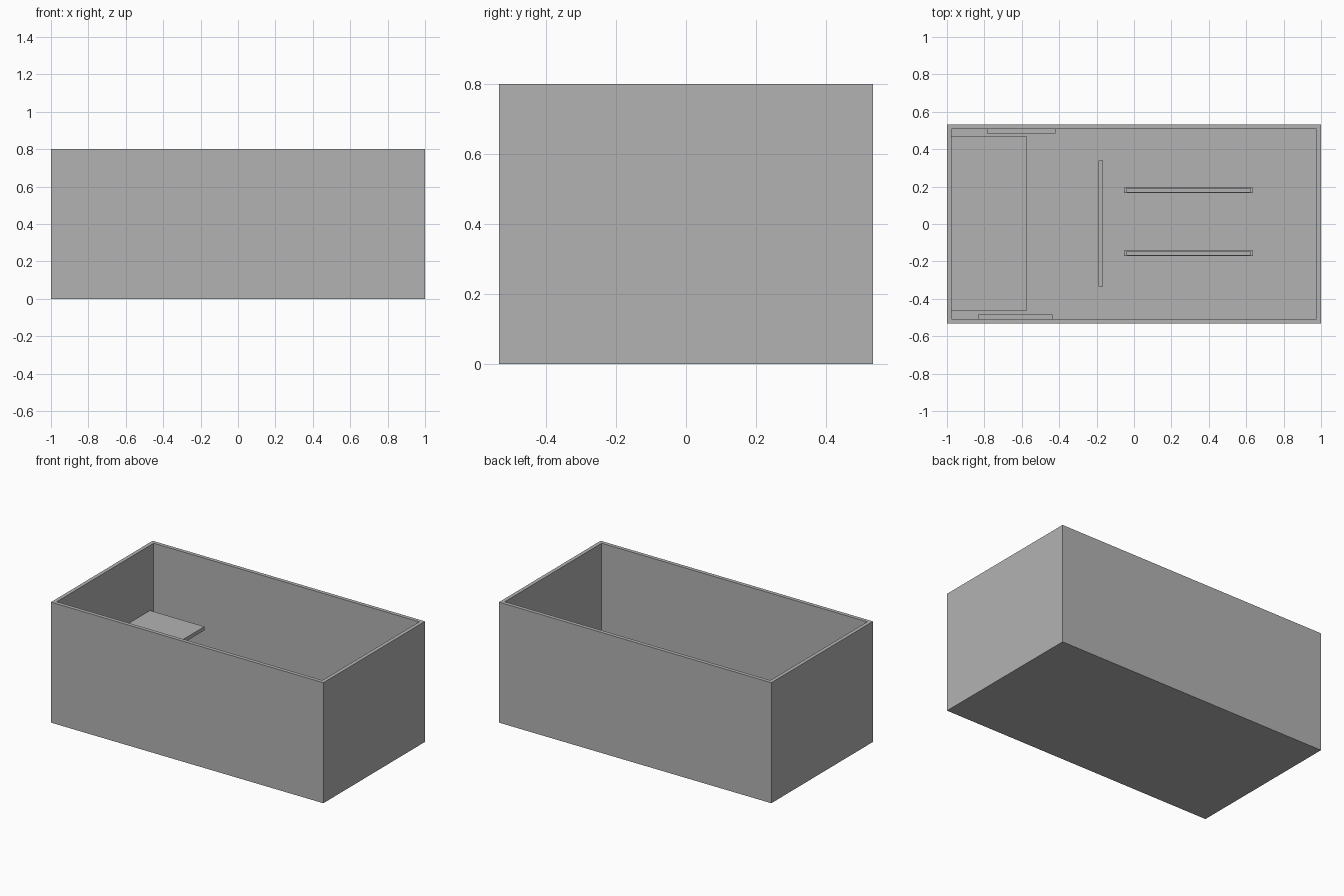
import bpy
import bmesh

if "Cube" in bpy.data.objects:
    bpy.data.objects.remove(bpy.data.objects["Cube"])

grey = bpy.data.materials.new("plain grey")
grey.diffuse_color = (0.45, 0.45, 0.45, 1)
grey.use_nodes = True
grey.node_tree.nodes["Principled BSDF"].inputs["Base Color"].default_value = grey.diffuse_color


def finish(name, bm):
    bmesh.ops.recalc_face_normals(bm, faces=bm.faces)
    mesh = bpy.data.meshes.new(name)
    bm.to_mesh(mesh)
    bm.free()
    mesh.materials.append(grey)
    obj = bpy.data.objects.new(name, mesh)
    bpy.context.collection.objects.link(obj)
    return obj


def box(name, x, y, z):
    """Solid box from (min, max) pairs."""
    bm = bmesh.new()
    bmesh.ops.create_cube(bm, size=1)
    for v in bm.verts:
        v.co = [r[0] if c < 0 else r[1] for c, r in zip(v.co, (x, y, z))]
    return finish(name, bm)


def open_box(name, x, y, z, wall_x, wall_y, floor):
    """Open-topped box with a rim, inner walls and a raised inner floor."""
    bm = bmesh.new()

    def ring(ix, iy, h):
        corners = ((x[0] + ix, y[0] + iy), (x[1] - ix, y[0] + iy),
                   (x[1] - ix, y[1] - iy), (x[0] + ix, y[1] - iy))
        return [bm.verts.new((px, py, h)) for px, py in corners]

    rings = [ring(0, 0, z[0]), ring(0, 0, z[1]),
             ring(wall_x, wall_y, z[1]), ring(wall_x, wall_y, z[0] + floor)]
    for a, b in zip(rings, rings[1:]):
        for i in range(4):
            j = (i + 1) % 4
            bm.faces.new((a[i], a[j], b[j], b[i]))
    bm.faces.new(rings[0])
    bm.faces.new(rings[-1])
    return finish(name, bm)


FLOOR = 0.025

# Outer tub
open_box("outer_tub", (-1, 1), (-0.533, 0.533), (0, 0.8), 0.025, 0.025, FLOOR)

# Raised shelf across the left end
box("shelf", (-0.976, -0.576), (-0.465, 0.47), (0.343, 0.368))

# Low panels against the long walls
box("back_wall_panel", (-0.785, -0.42), (0.485, 0.51), (FLOOR, 0.2))
box("front_wall_panel", (-0.835, -0.435), (-0.51, -0.483), (FLOOR, 0.2))

# Upright divider in front of the shelf
box("divider", (-0.19, -0.165), (-0.333, 0.34), (FLOOR, 0.25))

# Pair of narrow troughs
for side, y in (("back", 0.18), ("front", -0.157)):
    open_box(side + "_trough", (-0.053, 0.635), (y - 0.015, y + 0.015),
             (FLOOR, 0.12), 0.012, 0.006, 0.02)
